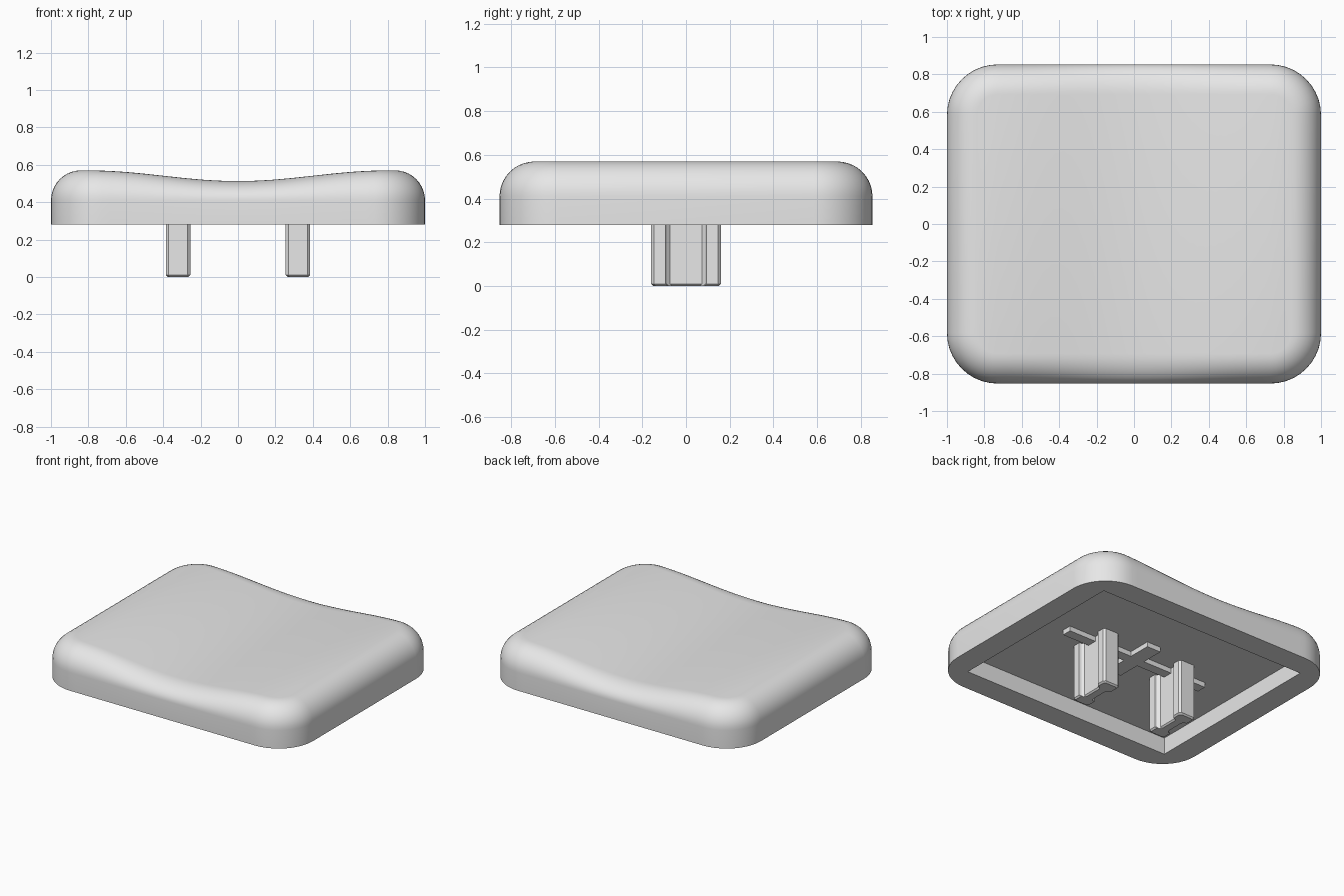
import bpy, bmesh
from math import sin, cos, pi, radians

cube = bpy.data.objects.get("Cube")
if cube:
    bpy.data.objects.remove(cube)

grey = bpy.data.materials.new("light_grey_plastic")
grey.use_nodes = True
grey.diffuse_color = (0.8, 0.8, 0.8, 1)
grey.node_tree.nodes["Principled BSDF"].inputs["Base Color"].default_value = (0.8, 0.8, 0.8, 1)

HX, HY, CORNER = 1.0, 0.853, 0.27        # outline half sizes and corner radius
RIM, SHOULDER, CEILING = 0.28, 0.41, 0.40
FILLET, ARC, SPAN = 0.16, 10, 32
INNER_X, INNER_Y = 0.83, 0.684


def finish(name, bm, smooth=False):
    bmesh.ops.remove_doubles(bm, verts=bm.verts, dist=1e-5)
    bmesh.ops.recalc_face_normals(bm, faces=bm.faces)
    mesh = bpy.data.meshes.new(name)
    bm.to_mesh(mesh)
    bm.free()
    mesh.materials.append(grey)
    obj = bpy.data.objects.new(name, mesh)
    bpy.context.collection.objects.link(obj)
    if smooth:
        bpy.ops.object.select_all(action='DESELECT')
        obj.select_set(True)
        bpy.context.view_layer.objects.active = obj
        bpy.ops.object.shade_smooth_by_angle(angle=radians(35))
    return obj


def outline(inset):
    """Rounded rectangle; back half right to left, then the front half mirrored."""
    r, cx, cy = CORNER - inset, HX - CORNER, HY - CORNER
    arc = [(cx + r * cos(i * pi / 2 / ARC), cy + r * sin(i * pi / 2 / ARC)) for i in range(ARC + 1)]
    straight = [(cx - 2 * cx * i / SPAN, cy + r) for i in range(1, SPAN)]
    back = arc + straight + [(-x, y) for x, y in reversed(arc)]
    return back + [(x, -y) for x, y in reversed(back)]


def top_height(x):
    return 0.513 + 0.057 * (1 - cos(pi * min(abs(x) / 0.8, 1))) / 2


def clamp(v, limit):
    return max(-limit, min(limit, v))


def bridge(bm, a, b):
    for i in range(len(a)):
        j = (i + 1) % len(a)
        bm.faces.new((a[i], a[j], b[j], b[i]))


# Cap shell: recess, rim, wall, rounded shoulder and scooped top
bm = bmesh.new()
base = outline(0)
rect = [(clamp(x, INNER_X), clamp(y, INNER_Y)) for x, y in base]
rings = [[(x, y, CEILING) for x, y in rect], [(x, y, RIM) for x, y in rect],
         [(x, y, RIM) for x, y in base]]
for i in range(ARC + 1):
    a = i * pi / 2 / ARC
    rings.append([(x, y, SHOULDER + (top_height(x) - SHOULDER) * sin(a))
                  for x, y in outline(FILLET * (1 - cos(a)))])
loops = [[bm.verts.new(p) for p in ring] for ring in rings]
for a, b in zip(loops, loops[1:]):
    bridge(bm, a, b)
top = loops[-1]
n = len(top)
for k in range(n // 2 - 1):
    bm.faces.new((top[k], top[k + 1], top[n - 2 - k], top[n - 1 - k]))
corners = [bm.verts.new((sx * INNER_X, sy * INNER_Y, CEILING))
           for sx, sy in ((1, 1), (-1, 1), (-1, -1), (1, -1))]
bm.faces.new(corners)
finish("cap_shell", bm, smooth=True)


def prism(name, points, z0, z1, chamfer=0.0):
    """Upright prism; points sit around the origin, chamfer narrows the lower end."""
    bm = bmesh.new()
    levels = [(z0, chamfer), (z0 + chamfer, 0), (z1, 0)] if chamfer else [(z0, 0), (z1, 0)]
    loops = [[bm.verts.new((x - (c if x > 0 else -c), y - (c if y > 0 else -c), z))
              for x, y in points] for z, c in levels]
    for a, b in zip(loops, loops[1:]):
        bridge(bm, a, b)
    bm.faces.new(loops[0])
    bm.faces.new(loops[-1])
    return finish(name, bm)


# Two stems with a waisted section
quarter = [(0.036, 0.074), (0.05, 0.09), (0.065, 0.094), (0.065, 0.146), (0.051, 0.16)]
half = [(x, -y) for x, y in reversed(quarter)] + quarter
section = half + [(-x, -y) for x, y in half]
for side, x in (("left", 0.32), ("right", -0.32)):
    prism(side + "_stem", section, 0.0, CEILING + 0.01, 0.01).location.x = x

# Cross-shaped rib under the ceiling
ax, ay, bx, by = 0.57, 0.035, 0.055, 0.2
q = [(ax, ay), (bx, ay), (bx, by)]
cross = q + [(-x, y) for x, y in reversed(q)]
cross += [(-x, -y) for x, y in cross]
prism("ceiling_rib", cross, CEILING - 0.035, CEILING + 0.01)
